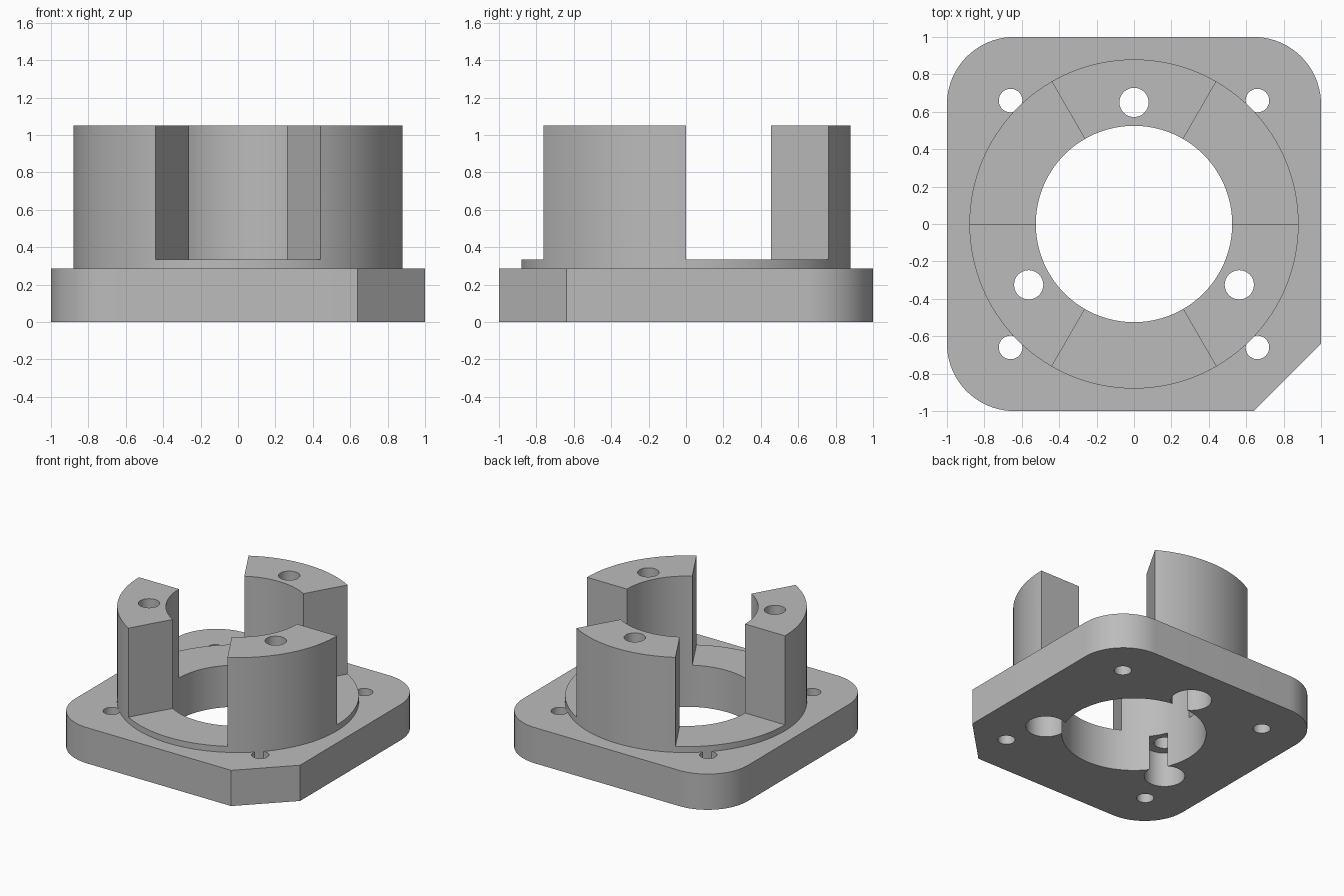
import bpy, bmesh
from math import cos, sin, pi, radians

if "Cube" in bpy.data.objects:
    bpy.data.objects.remove(bpy.data.objects["Cube"], do_unlink=True)

PLATE_TOP, RING_TOP, POST_TOP = 0.287, 0.335, 1.05
BORE, OUTER, CORNER = 0.525, 0.88, 0.36

grey = bpy.data.materials.new("plain grey")
grey.use_nodes = True
grey.diffuse_color = (0.5, 0.5, 0.5, 1)
grey.node_tree.nodes["Principled BSDF"].inputs["Base Color"].default_value = (0.5, 0.5, 0.5, 1)


def arc(x, y, r, start, end, steps):
    angles = [radians(start + (end - start) * i / steps) for i in range(steps + 1)]
    return [(x + r * cos(a), y + r * sin(a)) for a in angles]


def prism(name, outline, z0, z1):
    bm = bmesh.new()
    face = bm.faces.new([bm.verts.new((x, y, z0)) for x, y in outline])
    top = bmesh.ops.extrude_face_region(bm, geom=[face])["geom"]
    bmesh.ops.translate(bm, vec=(0, 0, z1 - z0),
                        verts=[v for v in top if isinstance(v, bmesh.types.BMVert)])
    bmesh.ops.recalc_face_normals(bm, faces=bm.faces)
    mesh = bpy.data.meshes.new(name)
    bm.to_mesh(mesh)
    bm.free()
    mesh.materials.append(grey)
    obj = bpy.data.objects.new(name, mesh)
    bpy.context.collection.objects.link(obj)
    return obj


def cylinder(name, x, y, r, z0, z1, sides=48):
    return prism(name, arc(x, y, r, 0, 360, sides)[:-1], z0, z1)


def combine(body, tool, operation):
    mod = body.modifiers.new("boolean", "BOOLEAN")
    mod.operation, mod.solver, mod.object = operation, "EXACT", tool
    bpy.context.view_layer.objects.active = body
    bpy.ops.object.modifier_apply(modifier=mod.name)
    bpy.data.objects.remove(tool, do_unlink=True)


# Base plate: three rounded corners and one chamfered corner
inner = 1 - CORNER
outline = [(inner, -1), (1, -inner)]
for i, (sx, sy) in enumerate([(1, 1), (-1, 1), (-1, -1)]):
    outline += arc(sx * inner, sy * inner, CORNER, 90 * i, 90 * i + 90, 20)
mount = prism("motor_mount", outline, 0, PLATE_TOP)

# Corner screw holes
for sx in (-1, 1):
    for sy in (-1, 1):
        combine(mount, cylinder("screw_hole", 0.66 * sx, 0.66 * sy, 0.063, -0.1, 0.5), "DIFFERENCE")

# Raised ring and posts as one hollow tube
combine(mount, cylinder("post_tube", 0, 0, OUTER, 0.2, POST_TOP, 120), "UNION")
combine(mount, cylinder("bore", 0, 0, BORE, -0.1, 1.2, 120), "DIFFERENCE")

# Gaps between the three posts
for mid in (30, 150, 270):
    a, b = radians(mid - 30), radians(mid + 30)
    corners = [(r * cos(t), r * sin(t)) for r, t in ((0.3, a), (1.2, a), (1.2, b), (0.3, b))]
    combine(mount, prism("gap", corners, RING_TOP, 1.2), "DIFFERENCE")

# Bolt holes through the posts, counterbored from below
for deg in (90, 210, 330):
    x, y = 0.65 * cos(radians(deg)), 0.65 * sin(radians(deg))
    combine(mount, cylinder("bolt_hole", x, y, 0.078, -0.1, 1.2), "DIFFERENCE")
    combine(mount, cylinder("counterbore", x, y, 0.148, -0.1, 0.28), "DIFFERENCE")

bpy.ops.object.select_all(action="DESELECT")
mount.select_set(True)
bpy.context.view_layer.objects.active = mount
bpy.ops.object.shade_smooth_by_angle(angle=radians(30))
